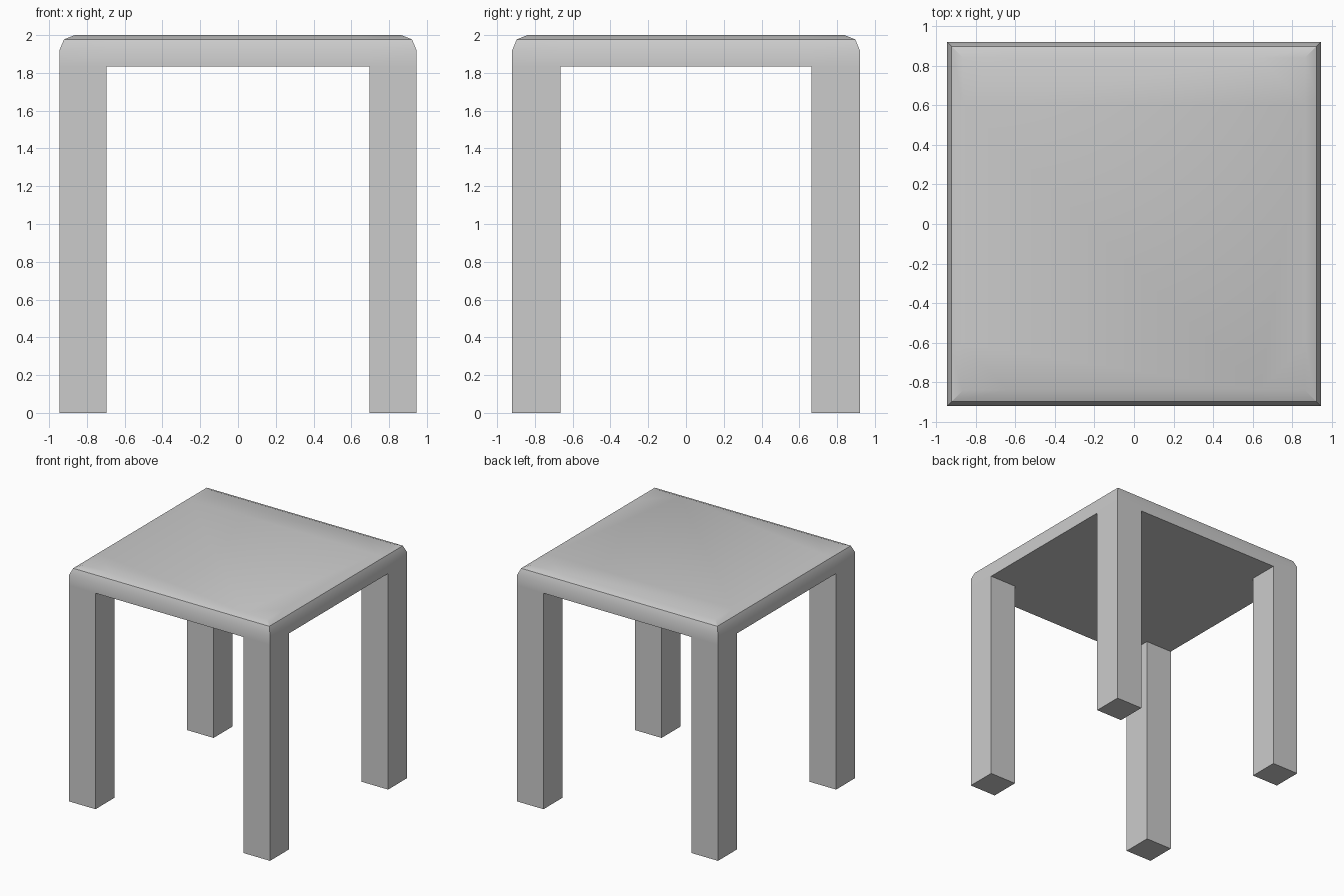
import bpy, bmesh, math

if "Cube" in bpy.data.objects:
    bpy.data.objects.remove(bpy.data.objects["Cube"])

XS = [-0.945, -0.695, 0.695, 0.945]
YS = [-0.92, -0.665, 0.665, 0.92]
UNDERSIDE = 1.835
# rounded rim profile: (height, inset)
RIM = [(1.92, 0.0), (1.977, 0.0234), (2.0, 0.08)]

bm = bmesh.new()

# underside grid of the top, corner cells left open for the legs
grid = [[bm.verts.new((x, y, UNDERSIDE)) for y in YS] for x in XS]


def cell(i, j):
    return [grid[i][j], grid[i + 1][j], grid[i + 1][j + 1], grid[i][j + 1]]


def skirt(lower, upper):
    n = len(lower)
    for k in range(n):
        bm.faces.new((lower[k], lower[(k + 1) % n], upper[(k + 1) % n], upper[k]))


for i in range(3):
    for j in range(3):
        corners = cell(i, j)
        if i != 1 and j != 1:
            # leg, flush with the outer faces of the top
            foot = [bm.verts.new((v.co.x, v.co.y, 0)) for v in corners]
            skirt(foot, corners)
            bm.faces.new(foot)
        else:
            bm.faces.new(corners)

# sides and rounded rim of the top
ring = ([grid[i][0] for i in range(3)] + [grid[3][j] for j in range(3)]
        + [grid[i][3] for i in (3, 2, 1)] + [grid[0][j] for j in (3, 2, 1)])
base = [v.co.copy() for v in ring]
for z, inset in RIM:
    sx, sy = 1 - inset / XS[3], 1 - inset / YS[3]
    upper = [bm.verts.new((p.x * sx, p.y * sy, z)) for p in base]
    skirt(ring, upper)
    ring = upper
bm.faces.new(ring)

bmesh.ops.recalc_face_normals(bm, faces=bm.faces)
mesh = bpy.data.meshes.new("table")
bm.to_mesh(mesh)
bm.free()

table = bpy.data.objects.new("table", mesh)
bpy.context.collection.objects.link(table)
bpy.context.view_layer.objects.active = table
table.select_set(True)
bpy.ops.object.shade_smooth_by_angle(angle=math.radians(30))
